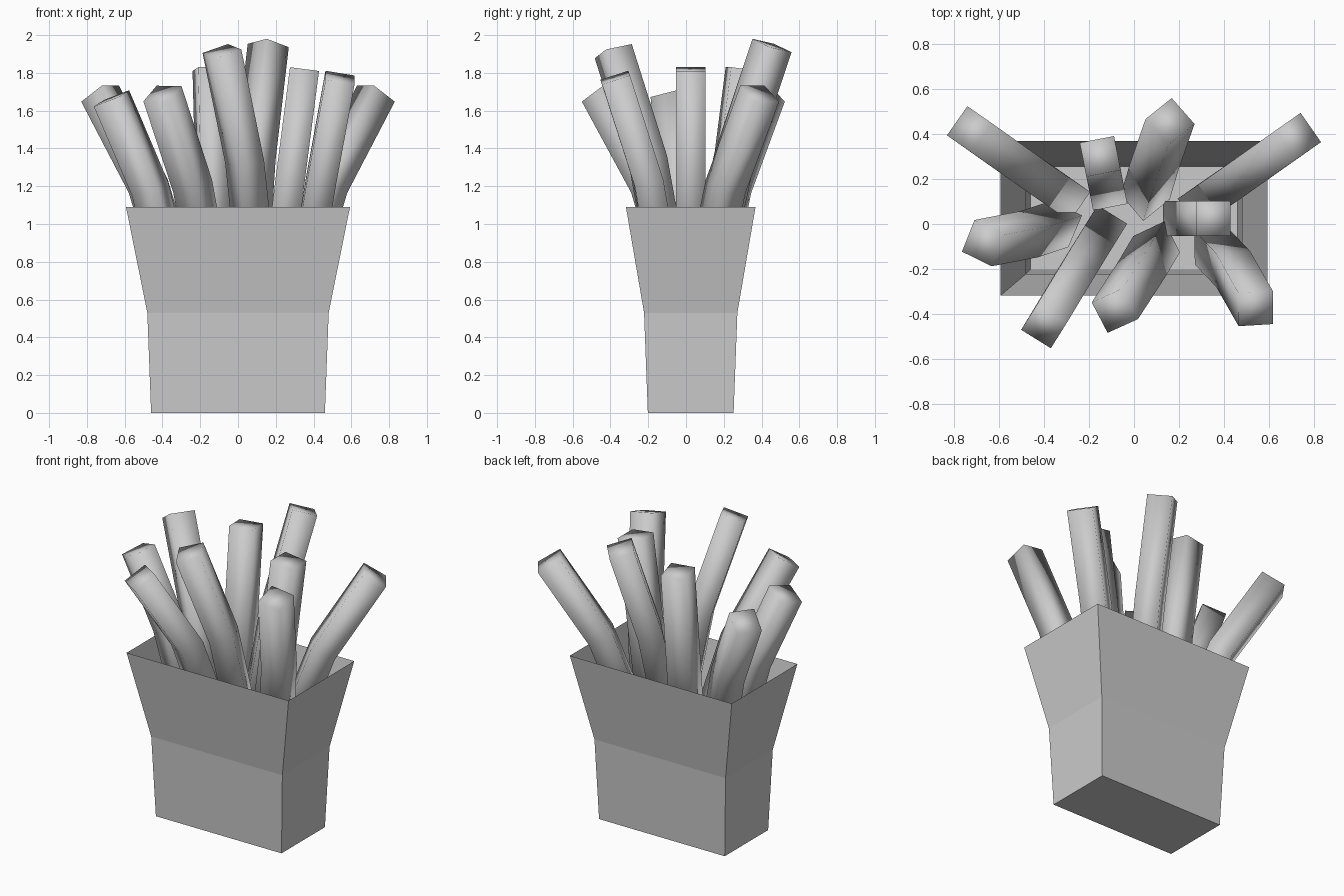
import bpy, bmesh, math
from mathutils import Vector

if "Cube" in bpy.data.objects:
    bpy.data.objects.remove(bpy.data.objects["Cube"])


def loft(name, rings, caps, smooth):
    """Skin a stack of four-sided rings; caps = (close bottom, close top)."""
    bm = bmesh.new()
    loops = [[bm.verts.new(p) for p in ring] for ring in rings]
    for low, high in zip(loops, loops[1:]):
        for i in range(4):
            j = (i + 1) % 4
            bm.faces.new((low[i], low[j], high[j], high[i]))
    if caps[0]:
        bm.faces.new(loops[0][::-1])
    if caps[1]:
        bm.faces.new(loops[-1])
    for f in bm.faces:
        f.smooth = smooth
    mesh = bpy.data.meshes.new(name)
    bm.to_mesh(mesh)
    bm.free()
    obj = bpy.data.objects.new(name, mesh)
    bpy.context.collection.objects.link(obj)
    return obj


# Open-topped carton: half width, half depth, height
CORNERS = ((-1, -1), (1, -1), (1, 1), (-1, 1))
carton = [(0.46, 0.227, 0), (0.48, 0.247, 0.53), (0.593, 0.343, 1.09)]
loft("carton", [[(sx * hx, 0.025 + sy * hy, z) for sx, sy in CORNERS]
                for hx, hy, z in carton], (True, False), False)


def fry(name, roll, width, *path):
    """Square stick swept along base, bend and tip points."""
    pts = [Vector(p) for p in path]
    low = (pts[1] - pts[0]).normalized()
    high = (pts[2] - pts[1]).normalized()
    rings = []
    for p, d in zip(pts, (low, (low + high).normalized(), high)):
        turn = Vector((0, 0, 1)).rotation_difference(d)
        ring = []
        for k in range(4):
            a = math.radians(roll + 45 + 90 * k)
            offset = Vector((math.cos(a), math.sin(a), 0)) * width / math.sqrt(2)
            ring.append(p + turn @ offset)
        rings.append(ring)
    return loft(name, rings, (True, True), True)


# Fries: roll, width, then base, bend and tip centres
fry("fry_back_left", 55, 0.158, (-0.30, 0.12, 0.62), (-0.475, 0.24, 1.20), (-0.73, 0.42, 1.69))
fry("fry_back_right", -55, 0.158, (0.30, 0.09, 0.62), (0.475, 0.21, 1.20), (0.73, 0.39, 1.69))
fry("fry_front_left", -32, 0.155, (-0.135, -0.02, 0.62), (-0.24, -0.19, 1.20), (-0.40, -0.455, 1.69))
fry("fry_left", 66, 0.155, (-0.33, 0.0, 0.62), (-0.465, -0.045, 1.185), (-0.67, -0.085, 1.665))
fry("fry_straight_right", 0, 0.155, (0.205, 0.025, 0.67), (0.277, 0.025, 1.24), (0.352, 0.025, 1.82))
fry("fry_straight_back", 11, 0.155, (-0.12, 0.15, 0.67), (-0.135, 0.225, 1.24), (-0.15, 0.30, 1.82))
fry("fry_back_tall", 40, 0.155, (0.05, 0.12, 0.72), (0.09, 0.255, 1.345), (0.16, 0.455, 1.945))
fry("fry_front_tall", 26, 0.155, (0.10, -0.09, 0.72), (0.035, -0.20, 1.33), (-0.085, -0.385, 1.915))
fry("fry_front_right", 2, 0.155, (0.345, -0.10, 0.66), (0.44, -0.20, 1.23), (0.54, -0.375, 1.775))
